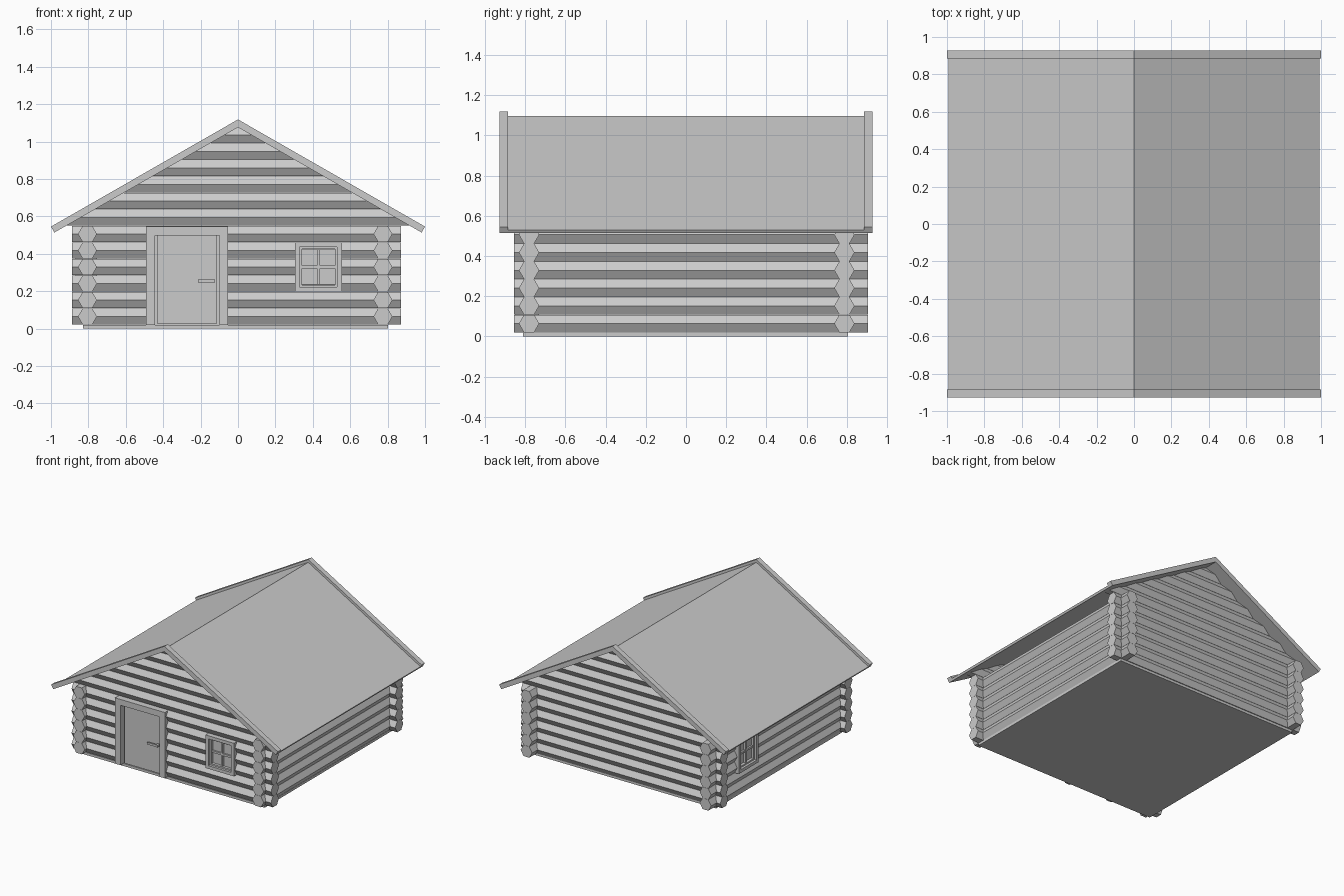
import bpy, bmesh, math
from mathutils import Vector

if "Cube" in bpy.data.objects:
    bpy.data.objects.remove(bpy.data.objects["Cube"])

GREY = bpy.data.materials.new("plain grey")
GREY.use_nodes = True
GREY.diffuse_color = (0.6, 0.6, 0.6, 1)
GREY.node_tree.nodes["Principled BSDF"].inputs["Base Color"].default_value = (0.6, 0.6, 0.6, 1)

# Log layout
PITCH, RADIUS, FLOOR, ROWS = 0.0883, 0.0505, 0.02, 6
FRONT, BACK, LEFT, RIGHT = -0.78, 0.787, 0.775, -0.805
X_ENDS, Y_ENDS = (-0.888, 0.872), (-0.855, 0.905)

# Roof layout
APEX, DROP, BOARD = 1.118, 0.573, 0.0365
PITCH_ANGLE = math.atan(DROP)
SIN, COS = math.sin(PITCH_ANGLE), math.cos(PITCH_ANGLE)


def finish(name, bm):
    bmesh.ops.recalc_face_normals(bm, faces=bm.faces)
    mesh = bpy.data.meshes.new(name)
    bm.to_mesh(mesh)
    bm.free()
    mesh.materials.append(GREY)
    obj = bpy.data.objects.new(name, mesh)
    bpy.context.scene.collection.objects.link(obj)
    return obj


def prism(bm, profile, axis, start, end):
    """Extrude a (side, height) profile along the x or y axis."""
    def place(p, t):
        return (t, p[0], p[1]) if axis == "x" else (p[0], t, p[1])
    a = [bm.verts.new(place(p, start)) for p in profile]
    b = [bm.verts.new(place(p, end)) for p in profile]
    bm.faces.new(a)
    bm.faces.new(b[::-1])
    for i in range(len(a)):
        j = (i + 1) % len(a)
        bm.faces.new((a[i], a[j], b[j], b[i]))


def box(bm, x, y, z):
    prism(bm, [(x[0], z[0]), (x[1], z[0]), (x[1], z[1]), (x[0], z[1])], "y", *y)


def frame(bm, x, y, z, width, sill=True):
    """Rectangular border, optionally with a bottom rail."""
    low = z[0] + width if sill else z[0]
    box(bm, (x[0], x[0] + width), y, z)
    box(bm, (x[1] - width, x[1]), y, z)
    box(bm, (x[0] + width, x[1] - width), y, (z[1] - width, z[1]))
    if sill:
        box(bm, (x[0] + width, x[1] - width), y, (z[0], low))


def log(bm, axis, side, row, start, end):
    z = FLOOR + PITCH * (row + 0.5)
    hexagon = [(side + RADIUS * math.cos(k * math.pi / 3),
                z + RADIUS * math.sin(k * math.pi / 3)) for k in range(6)]
    prism(bm, hexagon, axis, start, end)


def wall(name, axis, side, ends, openings=()):
    """Stack of logs, split around openings given as (start, end, rows)."""
    bm = bmesh.new()
    for row in range(ROWS):
        start = ends[0]
        for lo, hi, rows in openings:
            if row in rows:
                log(bm, axis, side, row, start, lo)
                start = hi
        log(bm, axis, side, row, start, ends[1])
    finish(name, bm)


def gable(name, side):
    """Upper logs trimmed to the underside of the roof."""
    bm = bmesh.new()
    for row in range(ROWS, ROWS + 7):
        log(bm, "x", side, row, -1, 1)
    for s in (-1, 1):
        cut = bmesh.ops.bisect_plane(
            bm, geom=bm.verts[:] + bm.edges[:] + bm.faces[:],
            plane_co=Vector((0, 0, APEX - BOARD / COS)),
            plane_no=Vector((s * SIN, 0, COS)), clear_outer=True)
        edges = [e for e in cut["geom_cut"] if isinstance(e, bmesh.types.BMEdge)]
        bmesh.ops.holes_fill(bm, edges=edges, sides=0)
    finish(name, bm)


def roof_piece(name, top, y):
    """Chevron prism from a depth below the roof line down to the underside."""
    def edge(depth):
        eave = (1 - depth * SIN, APEX - DROP - depth * COS)
        return [(-eave[0], eave[1]), (0, APEX - depth / COS), eave]
    bm = bmesh.new()
    upper, lower = edge(top), edge(BOARD)
    for s in (0, 1):
        prism(bm, [upper[s], upper[s + 1], lower[s + 1], lower[s]], "y", *y)
    bmesh.ops.remove_doubles(bm, verts=bm.verts, dist=0.0001)
    middle = [f for f in bm.faces if all(abs(v.co.x) < 0.0001 for v in f.verts)]
    bmesh.ops.delete(bm, geom=middle, context="FACES")
    finish(name, bm)


def window(name, location, turn):
    """Framed four-pane window facing -y before turning."""
    bm = bmesh.new()
    w, h, sash = 0.125, 0.132, 0.094
    frame(bm, (-w, w), (-0.064, 0.05), (-h, h), 0.025)
    frame(bm, (-w + 0.025, w - 0.025), (-0.045, 0.03), (-h + 0.025, h - 0.025), 0.012)
    box(bm, (-0.008, 0.008), (-0.04, 0.01), (-sash, sash))
    box(bm, (-sash, sash), (-0.038, 0.01), (-0.008, 0.008))
    box(bm, (-sash, sash), (-0.025, 0), (-sash, sash))
    obj = finish(name, bm)
    obj.location = location
    obj.rotation_euler.z = turn


# Foundation
bm = bmesh.new()
box(bm, (-0.829, 0.802), (-0.81, 0.806), (0, FLOOR))
finish("floor_slab", bm)

# Log walls
DOOR = (-0.488, -0.055)
WINDOW_X, WINDOW_Y, WINDOW_Z = 0.43, 0.45, FLOOR + PITCH * 3.5
HALF, WINDOW_ROWS = 0.12, range(2, 5)
wall("front_wall", "x", FRONT, X_ENDS,
     [(*DOOR, range(ROWS)), (WINDOW_X - HALF, WINDOW_X + HALF, WINDOW_ROWS)])
wall("back_wall", "x", BACK, X_ENDS)
wall("left_wall", "y", LEFT, Y_ENDS)
wall("right_wall", "y", RIGHT, Y_ENDS,
     [(WINDOW_Y - HALF, WINDOW_Y + HALF, WINDOW_ROWS)])
gable("front_gable", FRONT)
gable("back_gable", BACK)

# Roof panel and raised end trims
roof_piece("roof", 0.019, (-0.885, 0.885))
roof_piece("front_roof_trim", 0, (-0.927, -0.885))
roof_piece("back_roof_trim", 0, (0.885, 0.927))

# Windows
window("front_window", (WINDOW_X, FRONT, WINDOW_Z), 0)
window("right_window", (RIGHT, WINDOW_Y, WINDOW_Z), -math.pi / 2)

# Door with frame, stop and handle
bm = bmesh.new()
frame(bm, (-0.492, -0.053), (-0.847, -0.73), (FLOOR, 0.545), 0.047, sill=False)
finish("door_frame", bm)
bm = bmesh.new()
box(bm, (-0.434, -0.111), (-0.812, -0.77), (FLOOR + 0.006, 0.498))
finish("door", bm)
bm = bmesh.new()
box(bm, (-0.445, -0.1), (-0.79, -0.78), (FLOOR, 0.498))
finish("door_stop", bm)
bm = bmesh.new()
box(bm, (-0.214, -0.123), (-0.84, -0.828), (0.245, 0.262))
box(bm, (-0.14, -0.123), (-0.828, -0.81), (0.245, 0.262))
finish("door_handle", bm)
